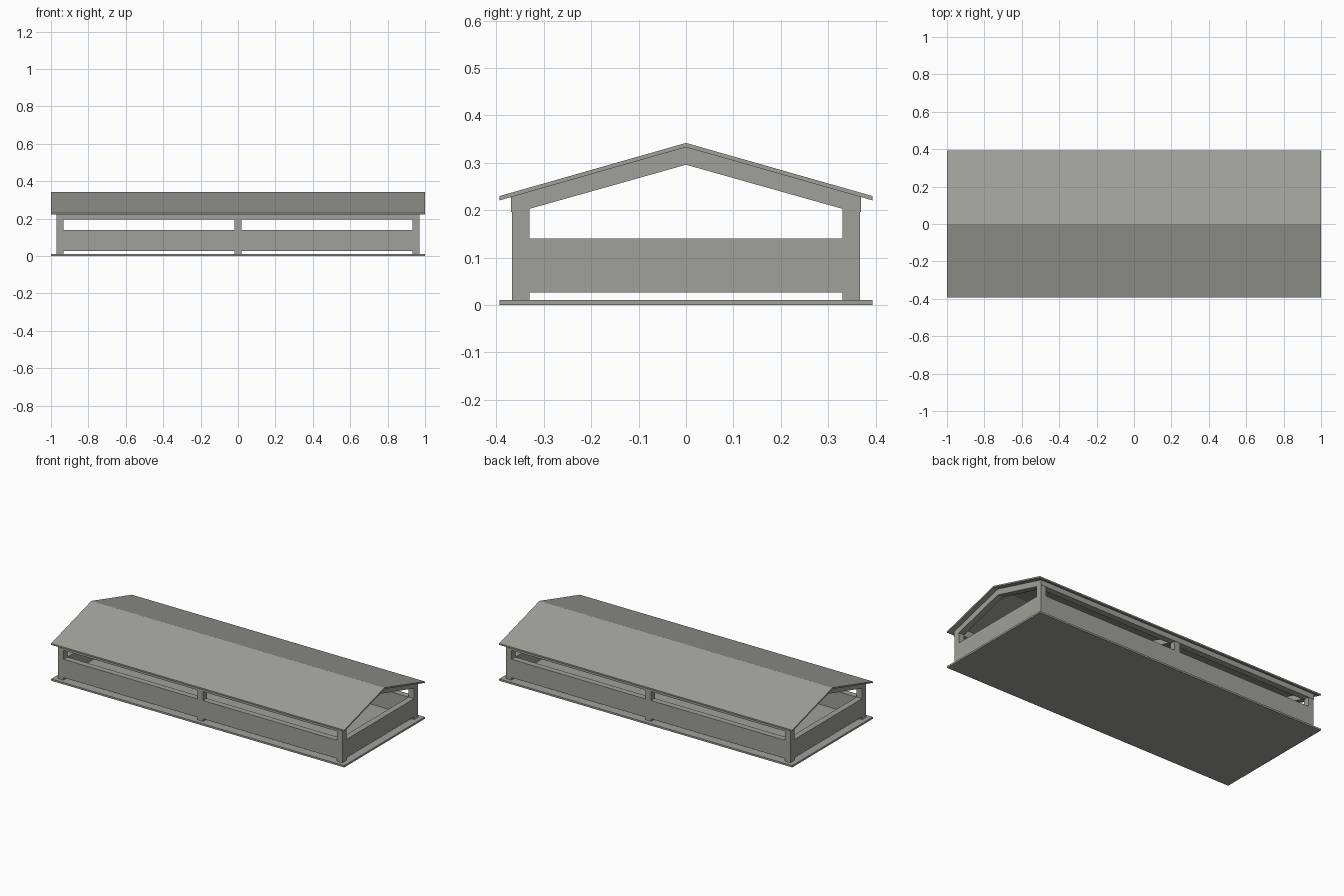
import bpy, bmesh

if "Cube" in bpy.data.objects:
    bpy.data.objects.remove(bpy.data.objects["Cube"])

grey = bpy.data.materials.new("warm grey")
grey.diffuse_color = (0.35, 0.352, 0.325, 1)
grey.use_nodes = True
grey.node_tree.nodes["Principled BSDF"].inputs["Base Color"].default_value = grey.diffuse_color


def finish(name, bm):
    bmesh.ops.recalc_face_normals(bm, faces=bm.faces[:])
    mesh = bpy.data.meshes.new(name)
    bm.to_mesh(mesh)
    bm.free()
    mesh.materials.append(grey)
    ob = bpy.data.objects.new(name, mesh)
    bpy.context.collection.objects.link(ob)
    return ob


def prism(name, profile, x0, x1):
    """Extrude a (y, z) profile along x."""
    bm = bmesh.new()
    face = bm.faces.new([bm.verts.new((x0, y, z)) for y, z in profile])
    new = bmesh.ops.extrude_face_region(bm, geom=[face])["geom"]
    verts = [v for v in new if isinstance(v, bmesh.types.BMVert)]
    bmesh.ops.translate(bm, verts=verts, vec=(x1 - x0, 0, 0))
    return finish(name, bm)


def box(name, x0, x1, y0, y1, z0, z1):
    return prism(name, [(y0, z0), (y1, z0), (y1, z1), (y0, z1)], x0, x1)


X, Y, T = 0.97, 0.367, 0.037      # outer frame half sizes, timber thickness
EAVE_Y = 0.393
SLOPE = (0.342 - 0.230) / EAVE_Y


def under(y):
    """Height of the roof underside at y."""
    return 0.333 - SLOPE * abs(y)


# Floor slab
box("floor_slab", -1, 1, -EAVE_Y, EAVE_Y, 0, 0.011)

# Gabled roof sheet
prism("roof", [(-EAVE_Y, 0.221), (0, 0.333), (EAVE_Y, 0.221),
               (EAVE_Y, 0.230), (0, 0.342), (-EAVE_Y, 0.230)], -1, 1)

# Posts, side walls and eave beams on both long sides
for side, s in (("front", -1), ("back", 1)):
    ya, yb = sorted((s * Y, s * (Y - T)))
    for label, x in (("left", -X), ("middle", -T / 2), ("right", X - T)):
        box(f"{side}_{label}_post", x, x + T, ya, yb, 0.011, 0.21)
    for label, x0, x1 in (("left", -X + T, -T / 2), ("right", T / 2, X - T)):
        box(f"{side}_{label}_wall", x0, x1, ya, yb, 0.027, 0.14)
    yo, yi = s * (Y + 0.002), s * (Y - T)
    prism(f"{side}_eave_beam", [(yi, 0.196), (yo, 0.196),
                                (yo, under(yo)), (yi, under(yi))], -X, X)

# End walls
for side, x in (("left", -X), ("right", X - T)):
    box(f"{side}_end_wall", x, x + T, -Y + T, Y - T, 0.027, 0.14)

# Rafter pairs over the posts
R = Y - T
for label, x in (("left", -X), ("middle", -T / 2), ("right", X - T)):
    prism(f"{label}_rafter", [(-R, 0.203), (0, 0.296), (R, 0.203),
                              (R, under(R)), (0, 0.333), (-R, under(R))], x, x + T)
